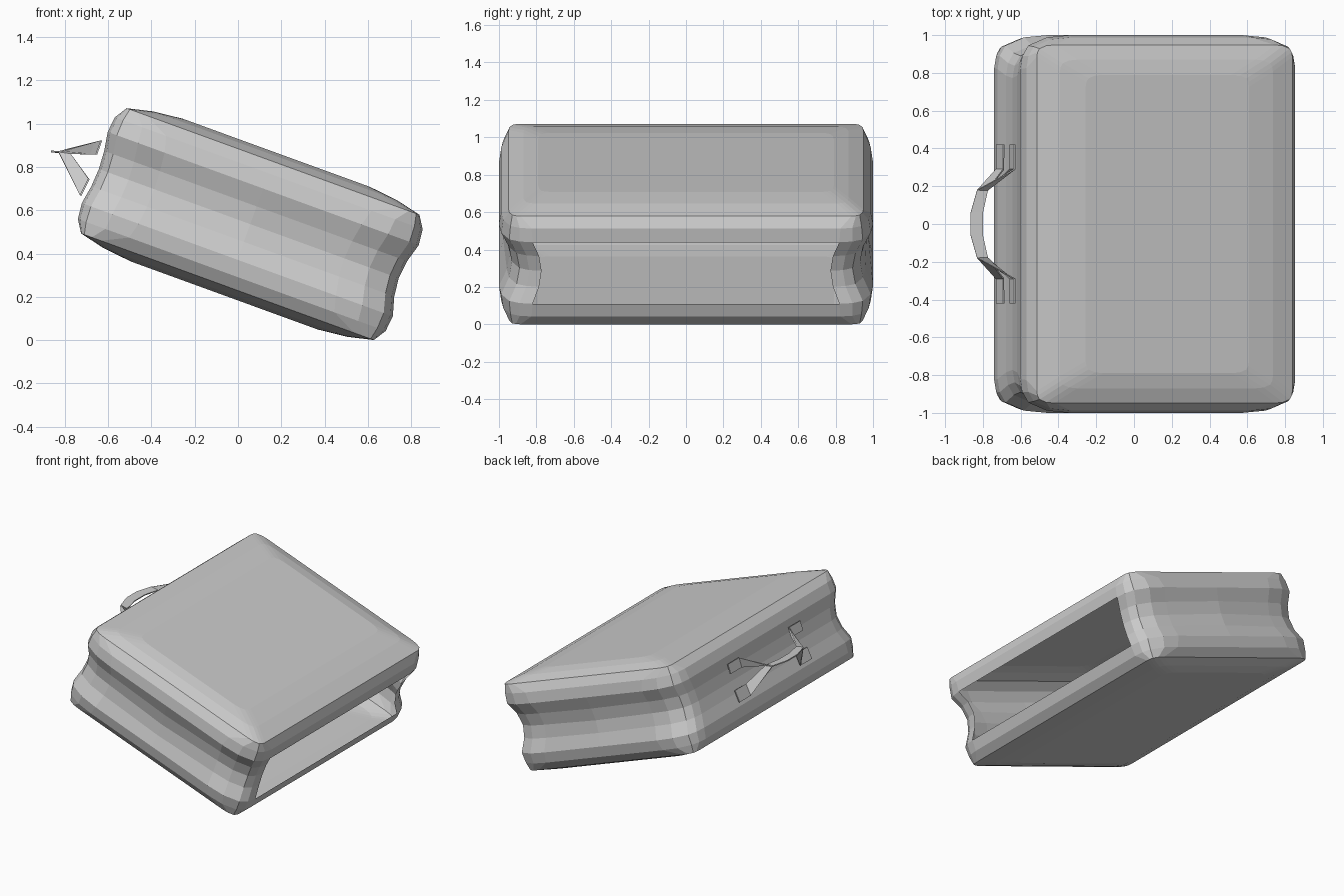
import bpy, bmesh, math
from mathutils import Matrix

if "Cube" in bpy.data.objects:
    bpy.data.objects.remove(bpy.data.objects["Cube"], do_unlink=True)

# single grey fabric
grey = bpy.data.materials.new("grey_fabric")
grey.use_nodes = True
GREY = (0.6, 0.6, 0.6, 1)
grey.diffuse_color = GREY
grey.node_tree.nodes["Principled BSDF"].inputs["Base Color"].default_value = GREY


def finish(bm, name):
    bmesh.ops.recalc_face_normals(bm, faces=bm.faces[:])
    me = bpy.data.meshes.new(name)
    bm.to_mesh(me)
    bm.free()
    me.materials.append(grey)
    ob = bpy.data.objects.new(name, me)
    bpy.context.collection.objects.link(ob)
    return ob


CX, CZ = -0.13, 0.523          # body centre before tilting
TILT = Matrix.Rotation(math.radians(20), 4, 'Y')


def plan_ring(a, b, k, pinch):
    """Rounded rectangle: half sizes a, b; k scales the corners; pinch sinks the sides."""
    quarter = [(a, 0), (a, b - .18 * k), (a - .012 * k, b - .11 * k), (a - .045 * k, b - .055 * k),
               (a - .15 * k, b - .012 * k), (a - .28 * k, b), (0, b)]
    pts = []
    for sx, sy in ((1, 1), (-1, 1), (-1, -1), (1, -1)):
        q = [(sx * x, sy * y) for x, y in quarter]
        if sx * sy < 0:
            q.reverse()
        pts += q[:-1]
    out = []
    for x, y in pts:
        # the fold is shallower halfway along the long sides
        fade = 0.55 if abs(x) < .01 else 1
        px = pinch * (0.6 if x > 0 else 0.35)
        out.append((x * (1 - px / a), y * (1 - pinch * fade / b)))
    return out


# body: stacked rings, (height from middle, half length, half width, corner, pinch)
half = [(.087, .765, 1.0, 1, .042), (.175, .765, 1.0, 1, .0),
        (.250, .757, .988, .9, 0), (.308, .72, .948, .35, 0),
        (.336, .60, .87, .35, 0), (.351, .46, .79, .35, 0)]
levels = [(-h, *r) for h, *r in reversed(half)] + [(0, .765, 1.0, 1, .058)] + half

bm = bmesh.new()
rings = [[bm.verts.new((CX + x, y, CZ + h)) for x, y in plan_ring(a, b, k, p)]
         for h, a, b, k, p in levels]
n = len(rings[0])
for (lo, hi), (l0, l1) in zip(zip(rings, rings[1:]), zip(levels, levels[1:])):
    hmid = (l0[0] + l1[0]) / 2
    for i in range(n):
        j = (i + 1) % n
        # leave the opening at the +x end
        if abs(hmid) < .17 and (i == 0 or j == 0):
            continue
        bm.faces.new((lo[i], lo[j], hi[j], hi[i]))
bm.faces.new(rings[0])
bm.faces.new(rings[-1])
body = finish(bm, "bag_body")
body.data.transform(TILT)


# handle: two folded straps with sewn tabs meeting at one grip
GRIP = [(.18, (-.83, .87), (-.775, .862)), (.06, (-.865, .872), (-.80, .865))]


def strap(name, edge_out, edge_in):
    half_path = [(.42, edge_out, edge_in), (.29, edge_out, edge_in)] + GRIP
    path = half_path + [(-y, o, i) for y, o, i in reversed(half_path)]
    bm = bmesh.new()
    rows = [[bm.verts.new((x, y, z)) for x, z in (o, i)] for y, o, i in path]
    for r, s in zip(rows, rows[1:]):
        bm.faces.new((r[0], s[0], s[1], r[1]))
    ob = finish(bm, name)
    mod = ob.modifiers.new("thickness", 'SOLIDIFY')
    mod.thickness = .008
    mod.offset = 0


strap("upper_handle_strap", (-.632, .922), (-.655, .858))
strap("lower_handle_strap", (-.728, .668), (-.69, .745))
